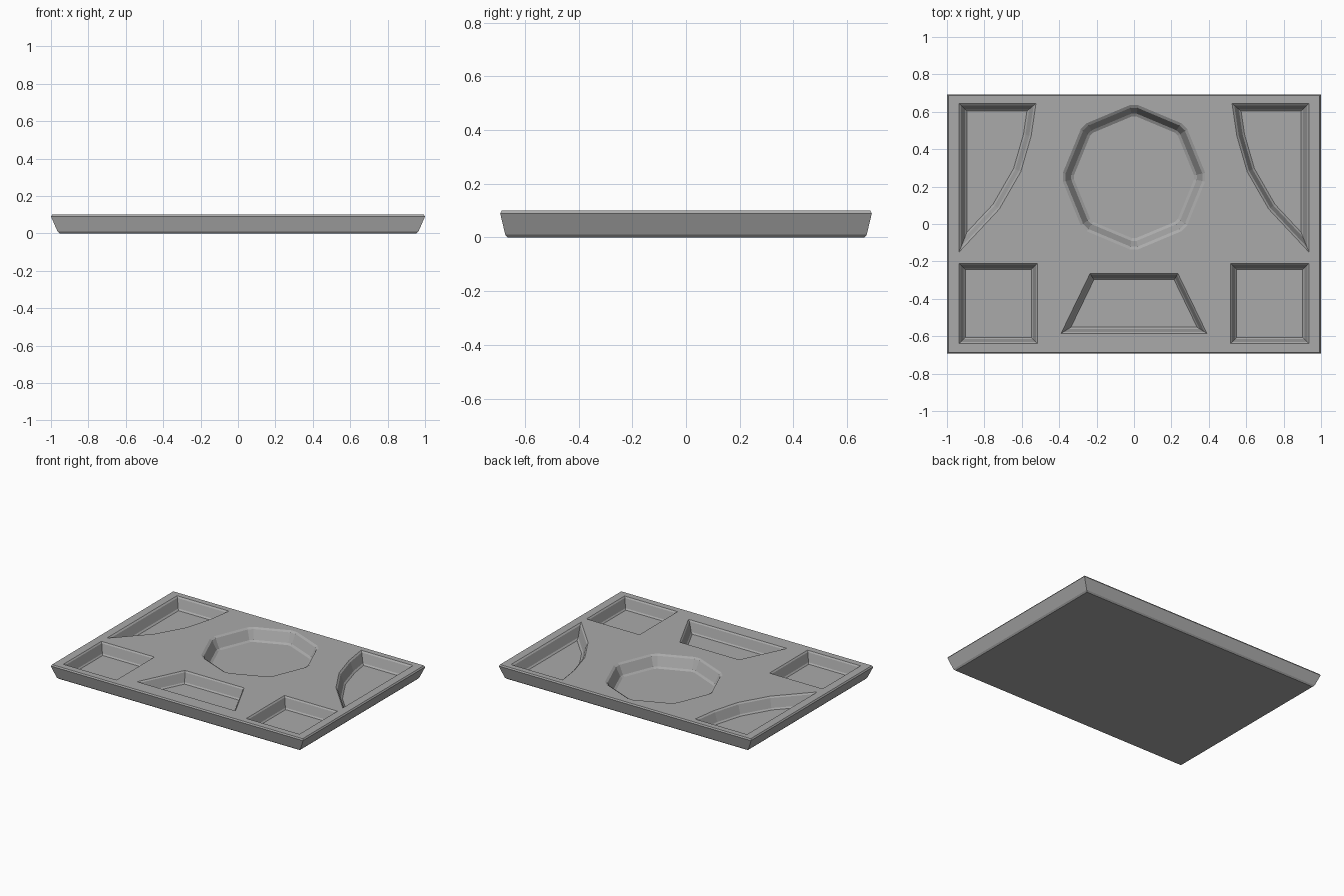
import bpy, bmesh, math
from mathutils import Vector

if "Cube" in bpy.data.objects:
    bpy.data.objects.remove(bpy.data.objects["Cube"], do_unlink=True)

grey = bpy.data.materials.new("tray grey")
grey.use_nodes = True
grey.diffuse_color = (0.4, 0.4, 0.4, 1)
grey.node_tree.nodes["Principled BSDF"].inputs["Base Color"].default_value = (0.4, 0.4, 0.4, 1)

TOP = 0.1


def rectangle(x0, y0, x1, y1):
    return [(x0, y0), (x1, y0), (x1, y1), (x0, y1)]


def mirrored(outline):
    return [(-x, y) for x, y in reversed(outline)]


def chamfered(outline, size):
    """Cut every corner of an outline."""
    result = []
    for i, p in enumerate(outline):
        p = Vector(p)
        for q in (outline[i - 1], outline[(i + 1) % len(outline)]):
            result.append(p + (Vector(q) - p).normalized() * size)
    return result


def inset(outline, distance):
    """Offset a counterclockwise outline inwards with mitred corners."""
    pts = [Vector(p) for p in outline]
    result = []
    for i, p in enumerate(pts):
        a = (p - pts[i - 1]).normalized()
        b = (pts[(i + 1) % len(pts)] - p).normalized()
        na, nb = Vector((-a.y, a.x)), Vector((-b.y, b.x))
        result.append(p + (na + nb) * distance / (1 + na.dot(nb)))
    return result


def loft(bm, sections):
    """Skin (outline, height) sections; returns first and last vertex rings."""
    rings = [[bm.verts.new((p[0], p[1], z)) for p in o] for o, z in sections]
    for low, high in zip(rings, rings[1:]):
        for i in range(len(low)):
            bm.faces.new((low[i - 1], low[i], high[i], high[i - 1]))
    return rings[0], rings[-1]


def ring_edges(bm, ring):
    return [bm.edges.get((ring[i - 1], ring[i])) for i in range(len(ring))]


# Compartment outlines, each with the width of its sloping wall
octagon = [(0.39 * math.cos(i * math.pi / 4), 0.25 + 0.395 * math.sin(i * math.pi / 4))
           for i in range(8)]
trapezoid = [(-0.39, -0.585), (0.39, -0.585), (0.235, -0.265), (-0.235, -0.265)]
square = rectangle(0.515, -0.64, 0.935, -0.21)
curved = [(0.935, -0.15), (0.935, 0.645), (0.524, 0.645),
          (0.55, 0.47), (0.605, 0.28), (0.72, 0.08)]
compartments = [(chamfered(octagon, 0.025), 0.06), (trapezoid, 0.033),
                (square, 0.033), (mirrored(square), 0.033),
                (curved, 0.042), (mirrored(curved), 0.042)]

bm = bmesh.new()

# Tapered outer body with softened rims
body = [(0.955, 0.664, 0), (0.965, 0.673, 0.01), (1, 0.692, 0.09), (0.993, 0.686, TOP)]
bottom, rim = loft(bm, [(rectangle(-x, -y, x, y), z) for x, y, z in body])
bm.faces.new(bottom)
top_edges = ring_edges(bm, rim)

# Sunken compartments: rounded lip, sloping wall, rounded foot, flat floor
for outline, width in compartments:
    steps = [(0, TOP), (0.25, 0.091), (0.75, 0.029), (1, 0.02)]
    lip, floor = loft(bm, [(inset(outline, width * t), z) for t, z in steps])
    bm.faces.new(floor)
    top_edges += ring_edges(bm, lip)

# Top surface around the compartments
bmesh.ops.triangle_fill(bm, use_beauty=True, use_dissolve=False,
                        edges=top_edges, normal=(0, 0, 1))
bmesh.ops.recalc_face_normals(bm, faces=bm.faces)

mesh = bpy.data.meshes.new("divided_tray")
bm.to_mesh(mesh)
bm.free()
mesh.materials.append(grey)
tray = bpy.data.objects.new("divided_tray", mesh)
bpy.context.collection.objects.link(tray)
